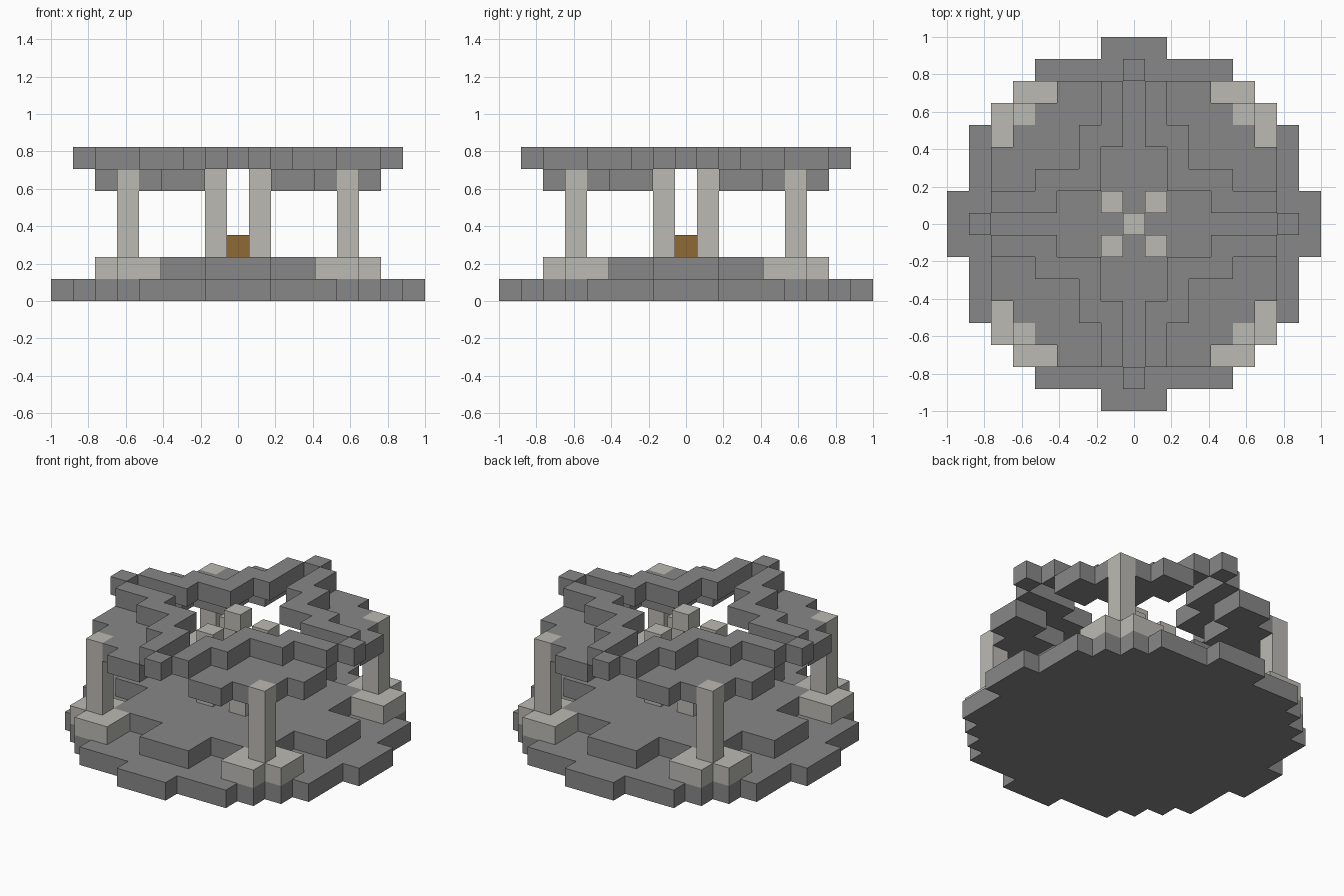
import bpy, bmesh
from mathutils import Vector

cube = bpy.data.objects.get("Cube")
if cube:
    bpy.data.objects.remove(cube, do_unlink=True)

U = 2 / 17  # edge of one block


def material(name, rgb):
    m = bpy.data.materials.new(name)
    m.use_nodes = True
    m.diffuse_color = (*rgb, 1)
    m.node_tree.nodes["Principled BSDF"].inputs["Base Color"].default_value = (*rgb, 1)
    return m


dark = material("dark stone", (0.245, 0.245, 0.245))
pale = material("pale stone", (0.50, 0.49, 0.45))
wood = material("golden wood", (0.27, 0.147, 0.035))


def rect(x0, x1, y0, y1):
    return {(x, y) for x in range(x0, x1 + 1) for y in range(y0, y1 + 1)}


def mirror(cells):
    """Repeat cells across both axes and the diagonal."""
    out = set()
    for x, y in cells:
        for a, b in ((x, y), (y, x)):
            out |= {(sx * a, sy * b) for sx in (1, -1) for sy in (1, -1)}
    return out


def blocks(name, cells, bottom, layers, mat):
    """Raise a floor plan of square cells into a solid."""
    bm = bmesh.new()
    corners = {}

    def corner(x, y):
        if (x, y) not in corners:
            corners[x, y] = bm.verts.new(((x - 0.5) * U, (y - 0.5) * U, bottom * U))
        return corners[x, y]

    for x, y in sorted(cells):
        bm.faces.new([corner(x, y), corner(x, y + 1), corner(x + 1, y + 1), corner(x + 1, y)])
    raised = bmesh.ops.extrude_face_region(bm, geom=bm.faces[:], use_keep_orig=True)
    top = [g for g in raised["geom"] if isinstance(g, bmesh.types.BMVert)]
    bmesh.ops.translate(bm, verts=top, vec=Vector((0, 0, layers * U)))
    bmesh.ops.recalc_face_normals(bm, faces=bm.faces[:])
    mesh = bpy.data.meshes.new(name)
    bm.to_mesh(mesh)
    bm.free()
    mesh.materials.append(mat)
    obj = bpy.data.objects.new(name, mesh)
    bpy.context.collection.objects.link(obj)


# Round stepped base
base = mirror(rect(0, 8, 0, 1) | rect(0, 7, 0, 4) | rect(0, 6, 0, 5))
blocks("base", base, 0, 1, dark)

# Raised floor with four tongues, and pale corner footings
floor = mirror(rect(0, 4, 0, 4) | rect(0, 6, 0, 1))
blocks("floor", floor, 1, 1, dark)
footings = mirror(rect(4, 5, 4, 6)) - floor
blocks("corner_footings", footings, 1, 1, pale)

# Pillars
pillars = mirror({(5, 5)})
blocks("outer_pillars", pillars, 2, 4, pale)
blocks("inner_pillars", mirror({(1, 1)}), 2, 4, pale)

# Centre pieces
blocks("centre_box", {(0, 0)}, 2, 1, wood)
blocks("centre_cap", {(0, 0)}, 6, 1, pale)

# Upper zigzag ring with four end blocks
ring = mirror(rect(1, 1, 4, 6) | rect(2, 2, 2, 4))
blocks("roof_ring", ring, 6, 1, dark)
blocks("roof_tips", mirror({(0, 7)}), 6, 1, dark)

# Lower roof slabs outside the ring
eaves = mirror(rect(2, 3, 2, 6) | rect(2, 4, 2, 5)) - ring - pillars
blocks("roof_eaves", eaves, 5, 1, dark)
